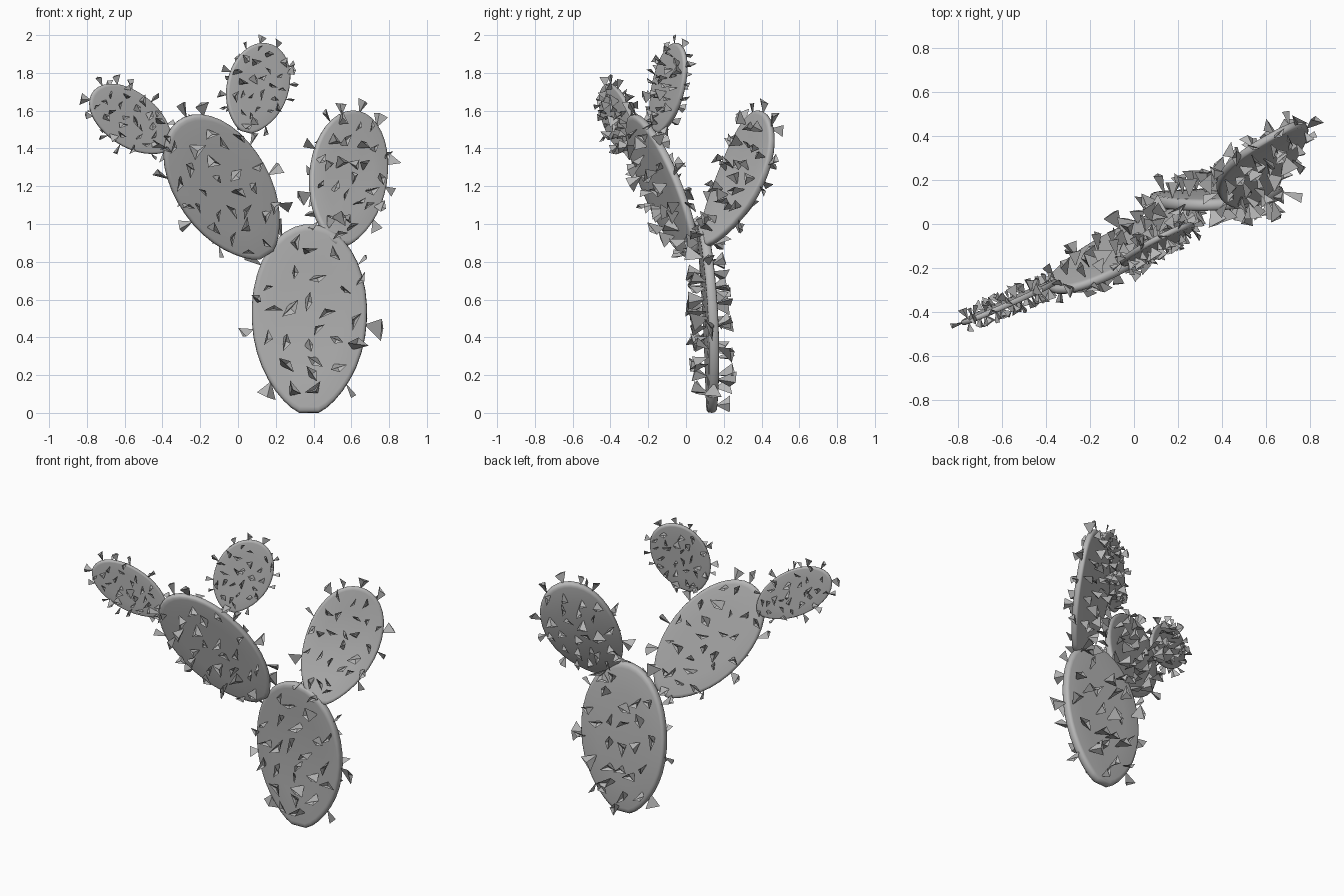
import bpy, bmesh, math, random
from mathutils import Vector, Quaternion

random.seed(11)
if "Cube" in bpy.data.objects:
    bpy.data.objects.remove(bpy.data.objects["Cube"], do_unlink=True)

grey = bpy.data.materials.new("soft grey")
grey.use_nodes = True
GREY = (0.47, 0.47, 0.47, 1)
grey.diffuse_color = GREY
grey.node_tree.nodes["Principled BSDF"].inputs["Base Color"].default_value = GREY

SIDES = 36
FLAT = 0.22          # half angle of the blunt foot of each pad
# cross-section from the rim inwards: radius factor, thickness factor
SECTION = [(1, 0), (0.992, 0.6), (0.97, 0.92), (0.93, 1), (0.6, 1), (0.3, 1)]


def make_object(name, bm, smooth):
    bmesh.ops.recalc_face_normals(bm, faces=bm.faces)
    mesh = bpy.data.meshes.new(name)
    bm.to_mesh(mesh)
    bm.free()
    mesh.materials.append(grey)
    obj = bpy.data.objects.new(name, mesh)
    bpy.context.collection.objects.link(obj)
    if smooth:
        bpy.ops.object.select_all(action="DESELECT")
        obj.select_set(True)
        bpy.context.view_layer.objects.active = obj
        bpy.ops.object.shade_smooth_by_angle(angle=math.radians(50))


def add_spine(bm, root, direction, size):
    """Notched pyramid that stands on its point and flares outwards."""
    turn = Quaternion(direction, random.uniform(0, math.tau))
    side = turn @ direction.orthogonal().normalized()
    across = direction.cross(side)
    size *= random.uniform(0.75, 1.15)
    wide = size * random.uniform(0.45, 0.65)
    deep = size * random.uniform(0.2, 0.4)
    point = bm.verts.new(root - direction * size * 0.1)
    notch = bm.verts.new(root + direction * size * 0.65)
    ends = [bm.verts.new(root + direction * size * k + side * wide * s + across * deep * a)
            for k, s, a in ((1, 1, -0.4), (0.85, -1, -0.4), (0.95, 0, 0.8))]
    for i in range(3):
        a, b = ends[i], ends[(i + 1) % 3]
        bm.faces.new((point, a, b))
        bm.faces.new((notch, b, a))


def make_pad(name, base, tip, y_base, half_width, lean, bow, thick, spine, face_count, rim_count):
    """Flat oval pad; lean gives the change of y along x and along z."""
    base, tip = Vector(base), Vector(tip)
    axis = tip - base
    cross = Vector((axis.y, -axis.x)).normalized() * half_width
    normal = Vector((lean[0], -1, lean[1])).normalized()

    def place(theta, radius):
        c = math.cos(theta)
        u = 0.5 - 0.5 * c * radius
        # egg outline with a narrower foot
        width = math.sin(theta) * radius * (1 - 0.07 * c - 0.17 * max(c, 0) ** 3)
        p = base + axis * u + cross * width
        d = p - base
        return Vector((p.x, y_base + d.dot(Vector(lean)) + 4 * bow * u * (1 - u), p.y))

    # pad body
    angles = [FLAT + (math.tau - 2 * FLAT) * i / (SIDES - 1) for i in range(SIDES)]
    bm = bmesh.new()
    rim = [bm.verts.new(place(t, 1)) for t in angles]
    for sign in (1, -1):
        last = rim
        for radius, height in SECTION[1:]:
            ring = [bm.verts.new(place(t, radius) + normal * sign * thick * height) for t in angles]
            for i in range(SIDES):
                j = (i + 1) % SIDES
                bm.faces.new((last[i], last[j], ring[j], ring[i]))
            last = ring
        middle = bm.verts.new(place(0, 0) + normal * sign * thick)
        for i in range(SIDES):
            bm.faces.new((last[i], last[(i + 1) % SIDES], middle))
    make_object(name, bm, True)

    # spines: evenly spread spiral on both faces, then a row round the rim
    bm = bmesh.new()
    golden = math.pi * (3 - math.sqrt(5))
    for sign in (1, -1):
        for i in range(face_count):
            radius = 0.93 * math.sqrt((i + 0.5) / face_count)
            theta = i * golden + sign + random.uniform(-0.15, 0.15)
            tilt = Vector([random.uniform(-0.5, 0.5) for _ in range(3)])
            direction = (normal * sign + tilt).normalized()
            add_spine(bm, place(theta, radius) + normal * sign * thick, direction, spine)
    for i in range(rim_count):
        theta = 0.6 + (math.tau - 1.2) * (i + random.uniform(0.2, 0.8)) / rim_count
        root = place(theta, 0.99)
        tilt = Vector([random.uniform(-0.35, 0.35) for _ in range(3)])
        add_spine(bm, root, ((root - place(theta, 0.7)).normalized() + tilt).normalized(), spine)
    make_object(name + "_spines", bm, False)


# main pad standing on the ground
make_pad("trunk_pad", (0.375, -0.012), (0.38, 1.0), 0.135, 0.305,
         (0.05, -0.05), 0.02, 0.027, 0.087, 26, 8)
# large pad leaning to the right and forwards
make_pad("right_pad", (0.155, 0.825), (-0.305, 1.555), 0.055, 0.248,
         (0.35, -0.27), 0, 0.021, 0.075, 26, 9)
# pad leaning to the left and backwards
make_pad("left_pad", (0.545, 0.88), (0.62, 1.6), 0.095, 0.203,
         (0.6, 0.355), 0.045, 0.02, 0.07, 26, 10)
# two small pads on top of the right pad
make_pad("upper_pad", (0.04, 1.48), (0.165, 1.955), -0.155, 0.162,
         (0.49, 0.12), 0, 0.014, 0.05, 26, 10)
make_pad("outer_pad", (-0.36, 1.4), (-0.768, 1.7), -0.262, 0.143,
         (0.42, -0.05), 0, 0.013, 0.05, 26, 10)
